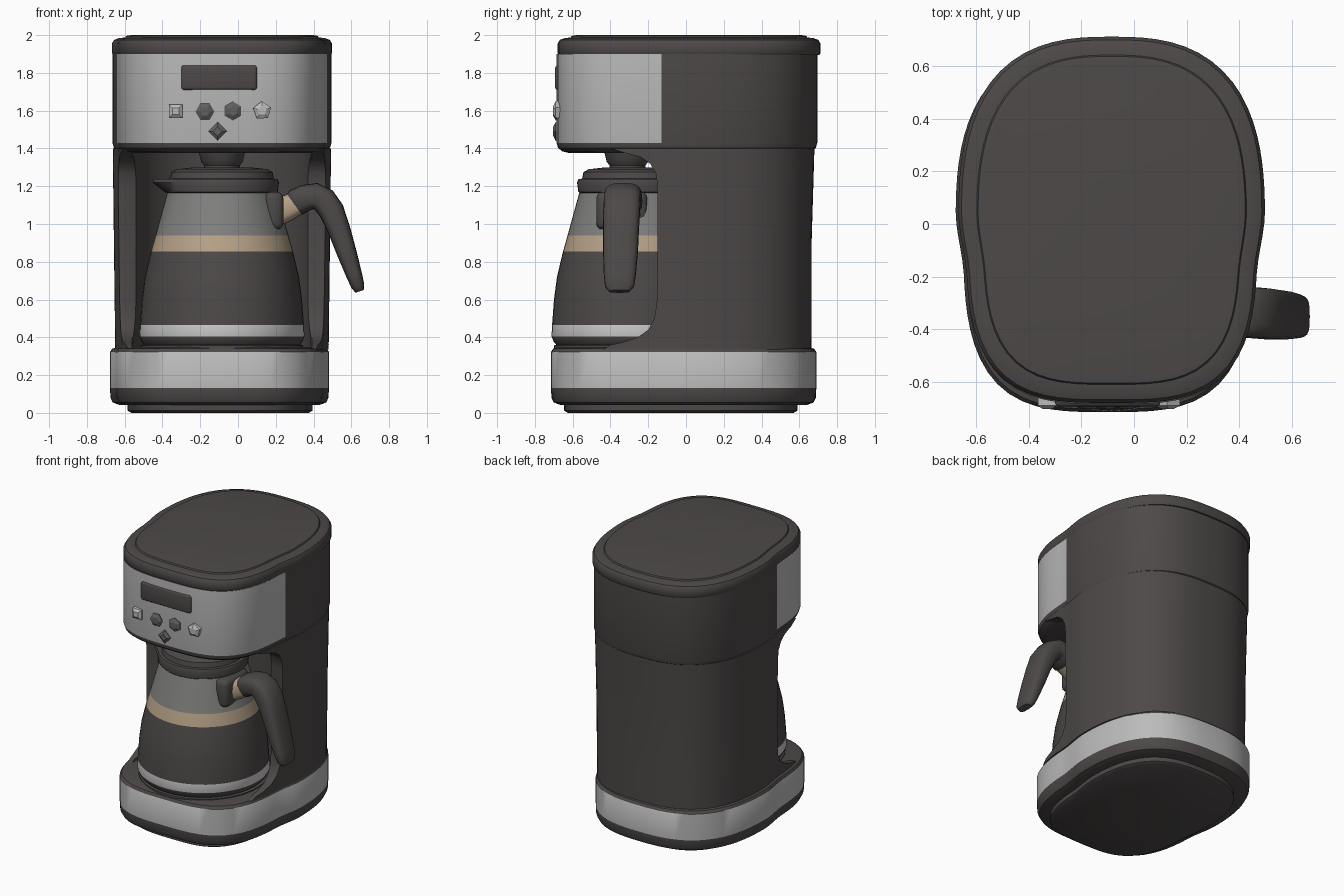
import bpy, bmesh, math
from mathutils import Vector

if "Cube" in bpy.data.objects:
    bpy.data.objects.remove(bpy.data.objects["Cube"])

CX = -0.085                      # body centre line


def material(name, rgb):
    m = bpy.data.materials.new(name)
    m.diffuse_color = (*rgb, 1)
    m.use_nodes = True
    m.node_tree.nodes["Principled BSDF"].inputs["Base Color"].default_value = m.diffuse_color
    return m


MATS = [material("dark_plastic", (0.073, 0.066, 0.064)),
        material("brushed_silver", (0.50, 0.50, 0.50)),
        material("grey_glass", (0.215, 0.22, 0.21)),
        material("tan_band", (0.47, 0.36, 0.245)),
        material("pale_rim", (0.62, 0.61, 0.62)),
        material("button_grey", (0.12, 0.115, 0.11))]
DARK, SILVER, GLASS, TAN, PALE, BUTTON = range(6)


def finish(name, bm, rule=lambda c: DARK, angle=35):
    """Turn a bmesh into a smooth object, colouring faces by their centre."""
    bmesh.ops.recalc_face_normals(bm, faces=bm.faces)
    for f in bm.faces:
        f.material_index = rule(f.calc_center_median())
    me = bpy.data.meshes.new(name)
    bm.to_mesh(me)
    bm.free()
    for m in MATS:
        me.materials.append(m)
    ob = bpy.data.objects.new(name, me)
    bpy.context.collection.objects.link(ob)
    bpy.ops.object.select_all(action='DESELECT')
    ob.select_set(True)
    bpy.context.view_layer.objects.active = ob
    bpy.ops.object.shade_smooth_by_angle(angle=math.radians(angle))
    return ob


def loft(rings):
    """Skin closed rings of equal length and cap both ends."""
    bm = bmesh.new()
    vs = [[bm.verts.new(p) for p in r] for r in rings]
    n = len(vs[0])
    for a, b in zip(vs, vs[1:]):
        for i in range(n):
            j = (i + 1) % n
            bm.faces.new((a[i], a[j], b[j], b[i]))
    bm.faces.new(vs[0])
    bm.faces.new(vs[-1])
    return bm


def circle_ring(x, y, z, r, spout=0, n=48):
    out = []
    for i in range(n):
        t = math.tau * i / n
        q = r + spout * max(0, -math.cos(t)) ** 12
        out.append((x + q * math.cos(t), y + q * math.sin(t), z))
    return out


def squircle(t, a, front, back):
    """Rounded footprint point; the front part is a little narrower."""
    b, n = (front, 3.3) if math.sin(t) < 0 else (back, 2.7)
    r = (abs(math.cos(t) / a) ** n + abs(math.sin(t) / b) ** n) ** (-1 / n)
    x, y = r * math.cos(t), r * math.sin(t)
    k = min(1, max(0, (0.05 - y) / 0.25))
    return x * (1 - 0.05 * k * k * (3 - 2 * k)), y


def body_ring(z, inset, a, front, back, cx=CX, n=80):
    pts = [squircle(math.tau * i / n, a - inset, front - inset, back - inset) for i in range(n)]
    return [(cx + x, y, z) for x, y in pts]


# foot under the base
finish("foot", loft([body_ring(z, s, 0.49, 0.645, 0.59, -0.095)
                     for z, s in ((0, 0.02), (0.012, 0), (0.07, 0))]))

# base with silver band
base_profile = ((0.042, 0.05), (0.055, 0.015), (0.08, 0.003), (0.132, 0), (0.322, 0),
                (0.34, 0.012), (0.35, 0.05))
finish("base", loft([body_ring(z, s, 0.58, 0.715, 0.69, -0.098) for z, s in base_profile]),
       lambda c: SILVER if 0.132 < c.z < 0.322 else DARK)


# rear column with a concave bay for the jug; the bay edge sweeps forward at both ends
def column_ring(z, yc):
    a, back, front = 0.565 + 0.012 * (z - 0.3), 0.665 + 0.03 * max(0, z - 0.9), 0.69
    xc = a * (1 - (abs(yc) / front) ** 3.3) ** (1 / 3.3)
    t0 = math.atan2(yc, xc)
    n, r, jy = 56, 0.47, -0.27
    pts = []
    for i in range(n + 1):
        x, y = squircle(t0 + (math.pi - 2 * t0) * i / n, a, front, back)
        pts.append((CX + x, y, z))
    a0 = math.asin(max(0, (yc - jy) / r))
    pts.append((CX - r * math.cos(a0) - 0.006, yc + 0.001, z))
    for i in range(25):
        t = math.pi - a0 - (math.pi - 2 * a0) * i / 24
        pts.append((CX + r * math.cos(t), jy + r * math.sin(t) + 0.004, z))
    pts.append((CX + r * math.cos(a0) + 0.006, yc + 0.001, z))
    return pts


column_profile = ((0.335, -0.44), (0.36, -0.40), (0.375, -0.33), (0.40, -0.255), (0.44, -0.20),
                  (0.50, -0.168), (0.58, -0.155), (0.9, -0.15), (1.2, -0.15), (1.27, -0.16),
                  (1.32, -0.19), (1.355, -0.24), (1.375, -0.32), (1.40, -0.40))
finish("rear_column", loft([column_ring(z, y) for z, y in column_profile]))

# head: silver wraparound front, dark back
head_profile = ((1.375, 0.07), (1.385, 0.03), (1.402, 0.008), (1.43, 0), (1.90, 0))
head = loft([body_ring(z, s, 0.58, 0.685, 0.695) for z, s in head_profile])
bmesh.ops.bisect_plane(head, geom=head.verts[:] + head.edges[:] + head.faces[:], dist=1e-5,
                       plane_co=(0, -0.13, 0), plane_no=(0, 1, 0))
finish("head", head, lambda c: SILVER if c.y < -0.13 and 1.43 < c.z < 1.89 else DARK)

# top lid
lid_profile = ((1.895, 0.006), (1.905, 0), (1.955, 0), (1.975, 0.012), (1.985, 0.04),
               (1.987, 0.07), (1.996, 0.075), (2.0, 0.10))
finish("top_lid", loft([body_ring(z, s, 0.583, 0.68, 0.712) for z, s in lid_profile]))

# drip nozzle below the head
finish("drip_nozzle", loft([circle_ring(CX, -0.31, z, r) for z, r in
                            ((1.27, 0.095), (1.31, 0.095), (1.33, 0.11), (1.39, 0.125))]))

# warming plate
finish("warming_plate", loft([circle_ring(CX, -0.27, z, r) for z, r in
                              ((0.34, 0.43), (0.357, 0.43), (0.362, 0.415))]))

# glass jug with contents, bands and rim
JUG = ((0.35, 0.40, 0), (0.375, 0.425, 0), (0.405, 0.437, 0), (0.465, 0.434, 0), (0.6, 0.424, 0),
       (0.72, 0.408, 0), (0.855, 0.376, 0), (0.94, 0.352, 0), (1.05, 0.322, 0), (1.165, 0.29, 0))
finish("jug", loft([circle_ring(CX, -0.275, *p) for p in JUG]),
       lambda c: PALE if 0.405 < c.z < 0.465 else TAN if 0.855 < c.z < 0.94
       else GLASS if 0.94 < c.z < 1.16 else DARK)
finish("jug_lid", loft([circle_ring(CX, -0.275, *p) for p in
                        ((1.16, 0.28, 0), (1.17, 0.295, 0.01), (1.22, 0.302, 0.065),
                         (1.238, 0.295, 0.065), (1.24, 0.275, 0), (1.275, 0.268, 0),
                         (1.29, 0.24, 0), (1.30, 0.15, 0))]))


def box(name, centre, size, mat=DARK, bevel=0.02):
    bm = bmesh.new()
    bmesh.ops.create_cube(bm, size=1)
    for v in bm.verts:
        v.co = Vector(c + s * k for c, s, k in zip(centre, size, v.co))
    bmesh.ops.bevel(bm, geom=bm.edges[:], offset=bevel, segments=3, affect='EDGES', profile=0.5)
    return finish(name, bm, lambda c: mat)


# jug handle: bracket, tan joint and curved grip
box("handle_bracket", (0.19, -0.34, 1.07), (0.10, 0.27, 0.20), bevel=0.035)


def sweep(path):
    """Rounded section along an x-z path of (x, z, thickness, width)."""
    rings = []
    for i, (x, z, th, w) in enumerate(path):
        p, q = path[max(0, i - 1)], path[min(len(path) - 1, i + 1)]
        d = Vector((q[0] - p[0], 0, q[1] - p[1])).normalized()
        nrm = Vector((-d.z, 0, d.x))
        yc = -0.325 - 0.08 * max(0, x - 0.3)
        ring = []
        for k in range(20):
            t = math.tau * k / 20
            c, s = math.cos(t), math.sin(t)
            u = math.copysign(abs(c) ** 0.65, c) * th / 2
            v = math.copysign(abs(s) ** 0.65, s) * w / 2
            ring.append(Vector((x, yc + v, z)) + nrm * u)
        rings.append(ring)
    return loft(rings)


finish("handle_joint", sweep([(0.20, 1.055, 0.14, 0.17), (0.26, 1.085, 0.14, 0.17),
                              (0.325, 1.115, 0.12, 0.17)]), lambda c: TAN)
finish("handle_grip", sweep([(0.295, 1.105, 0.13, 0.17), (0.31, 1.115, 0.145, 0.19),
                             (0.36, 1.14, 0.14, 0.195), (0.41, 1.148, 0.14, 0.195),
                             (0.455, 1.125, 0.14, 0.195), (0.495, 1.07, 0.135, 0.195),
                             (0.535, 0.97, 0.12, 0.19), (0.575, 0.85, 0.105, 0.185),
                             (0.615, 0.73, 0.085, 0.17), (0.635, 0.67, 0.07, 0.155),
                             (0.644, 0.643, 0.045, 0.11)]))

# display window
box("display", (-0.10, -0.675, 1.775), (0.40, 0.036, 0.13), DARK, 0.014)

# faceted buttons
for i, (x, z, sides, turn, mat) in enumerate((
        (-0.33, 1.597, 4, 45, SILVER), (-0.175, 1.595, 6, 0, BUTTON), (-0.027, 1.598, 6, 30, BUTTON),
        (0.128, 1.60, 5, 20, SILVER), (-0.108, 1.49, 4, 0, BUTTON))):
    rings = []
    for y, r in ((-0.655, 0.05), (-0.69, 0.05), (-0.703, 0.025)):
        rings.append([(x + r * math.cos(math.tau * k / sides + math.radians(turn)), y,
                       z + r * math.sin(math.tau * k / sides + math.radians(turn)))
                      for k in range(sides)])
    finish(f"button_{i + 1}", loft(rings), lambda c, m=mat: m, 20)
